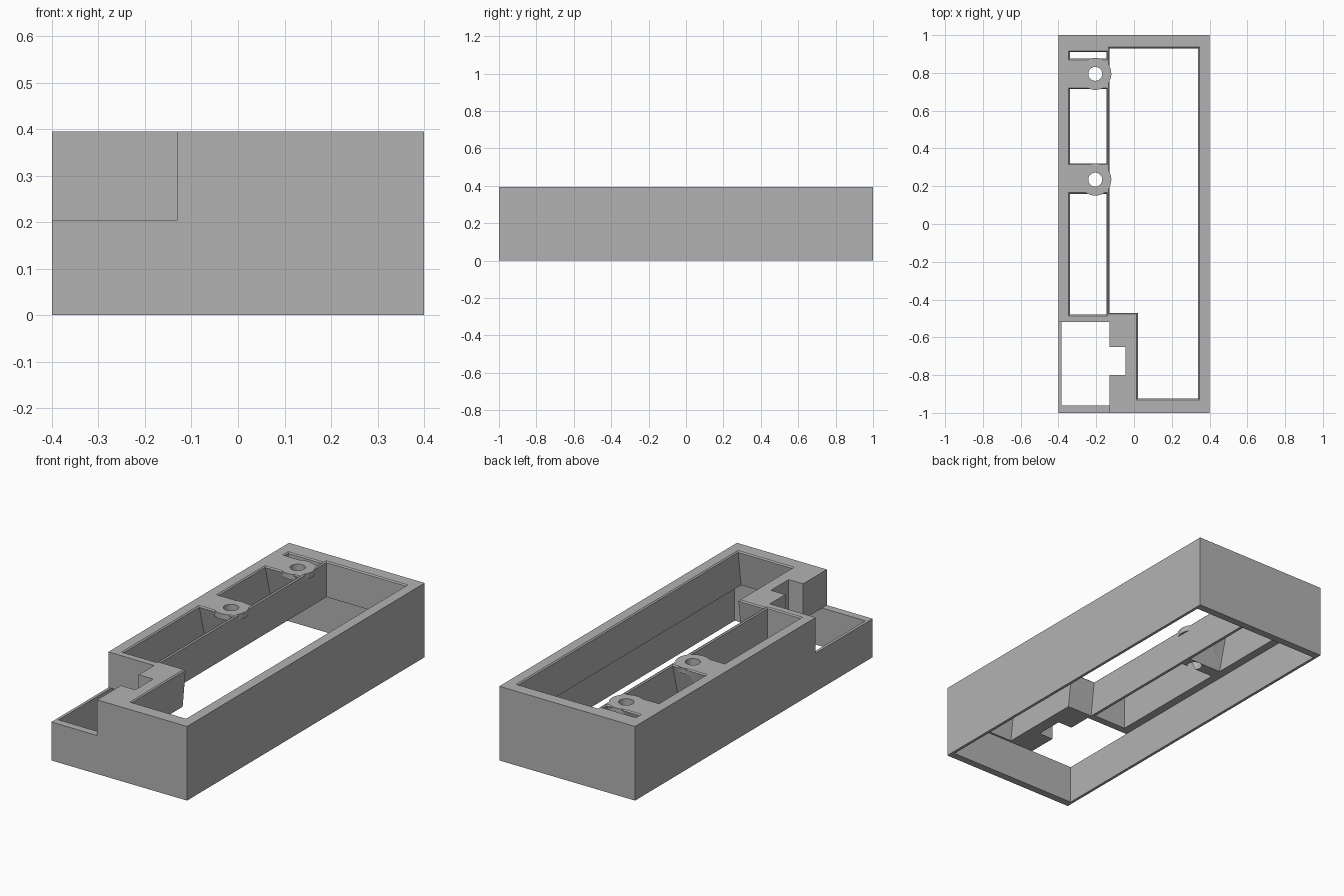
import bpy
import bmesh

default = bpy.data.objects.get("Cube")
if default:
    bpy.data.objects.remove(default, do_unlink=True)

TOP = 0.395      # overall height
DECK = 0.205     # underside of the thick upper part
LEFT, RIGHT = -0.34, -0.145   # side pockets in x

grey = bpy.data.materials.new("plain grey")
grey.use_nodes = True
grey.diffuse_color = (0.45, 0.45, 0.45, 1)
grey.node_tree.nodes["Principled BSDF"].inputs["Base Color"].default_value = (0.45, 0.45, 0.45, 1)


def finish(name, bm):
    bmesh.ops.recalc_face_normals(bm, faces=bm.faces[:])
    mesh = bpy.data.meshes.new(name)
    bm.to_mesh(mesh)
    bm.free()
    mesh.materials.append(grey)
    obj = bpy.data.objects.new(name, mesh)
    bpy.context.collection.objects.link(obj)
    return obj


def loft(name, levels):
    """Solid through stacked rectangles (x0, x1, y0, y1, z)."""
    bm = bmesh.new()
    rings = [[bm.verts.new((x, y, z)) for x, y in ((x0, y0), (x1, y0), (x1, y1), (x0, y1))]
             for x0, x1, y0, y1, z in levels]
    bm.faces.new(rings[0])
    bm.faces.new(rings[-1])
    for low, high in zip(rings, rings[1:]):
        for i in range(4):
            j = (i + 1) % 4
            bm.faces.new((low[i], low[j], high[j], high[i]))
    return finish(name, bm)


def box(name, x0, x1, y0, y1, z0, z1):
    return loft(name, [(x0, x1, y0, y1, z0), (x0, x1, y0, y1, z1)])


def disc(name, x, y, radius, z0, z1):
    bm = bmesh.new()
    bmesh.ops.create_cone(bm, cap_ends=True, segments=40, radius1=radius, radius2=radius, depth=z1 - z0)
    bmesh.ops.translate(bm, verts=bm.verts[:], vec=(x, y, (z0 + z1) / 2))
    return finish(name, bm)


def opening(x0, x1, y0, y1, front=0.0, back=0.0, lip=0.006):
    """Cutter with a chamfered lip, its ends sloping outward toward the deck."""
    return loft("cutter", [
        (x0, x1, y0 - front, y1 + back, DECK - 0.005),
        (x0, x1, y0, y1, TOP - lip),
        (x0 - lip, x1 + lip, y0 - lip, y1 + lip, TOP),
        (x0 - lip, x1 + lip, y0 - lip, y1 + lip, TOP + 0.05)])


def combine(body, tool, operation="DIFFERENCE"):
    tool.hide_render = True
    mod = body.modifiers.new("combine", "BOOLEAN")
    mod.operation = operation
    mod.solver = "EXACT"
    mod.object = tool
    bpy.context.view_layer.objects.active = body
    bpy.ops.object.modifier_apply(modifier=mod.name)
    bpy.data.objects.remove(tool, do_unlink=True)


# Outer block, hollowed from below to leave a thin skirt
body = box("enclosure_frame", -0.4, 0.4, -1, 1, 0, TOP)
combine(body, box("cutter", -0.385, 0.385, -0.96, 0.96, -0.1, DECK))

# Lowered front corner
combine(body, box("cutter", -0.5, -0.13, -1.1, -0.52, DECK, TOP + 0.1))

# Large L-shaped opening
combine(body, opening(-0.13, 0.34, -0.47, 0.93, front=0.025))
combine(body, opening(0.02, 0.34, -0.925, -0.3, front=0.025))

# Side pockets, separated by tapering bridges
combine(body, opening(LEFT, RIGHT, -0.48, 0.16, back=0.05))
combine(body, opening(LEFT, RIGHT, 0.32, 0.715, front=0.05, back=0.05))
combine(body, opening(LEFT, RIGHT, 0.875, 0.91, front=0.05))

# Small side notch in the front block
combine(body, box("cutter", -0.2, -0.045, -0.8, -0.65, DECK - 0.05, TOP + 0.1))

# Round screw seats with through holes
for y in (0.235, 0.795):
    combine(body, disc("seat", -0.205, y, 0.085, TOP - 0.03, TOP), "UNION")
    combine(body, disc("cutter", -0.205, y, 0.037, -0.1, TOP + 0.1))

# Flat faces with smooth round holes
bpy.ops.object.select_all(action="DESELECT")
body.select_set(True)
bpy.context.view_layer.objects.active = body
bpy.ops.object.shade_smooth_by_angle(angle=0.4)
